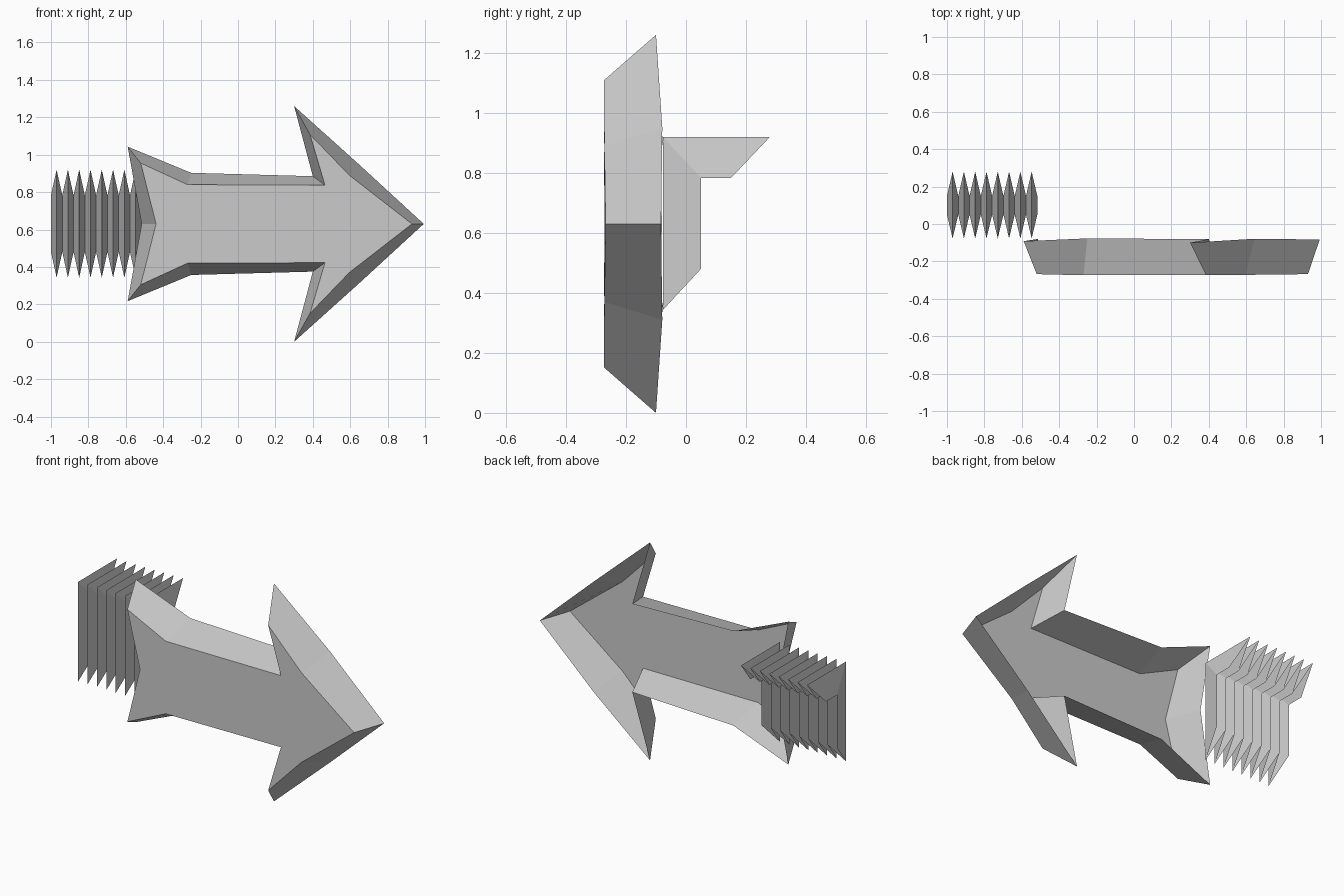
import bpy
import bmesh

if "Cube" in bpy.data.objects:
    bpy.data.objects.remove(bpy.data.objects["Cube"])

MID = 0.63  # height of the arrow's axis of symmetry


def make_object(name, bm):
    mesh = bpy.data.meshes.new(name)
    bm.to_mesh(mesh)
    bm.free()
    obj = bpy.data.objects.new(name, mesh)
    bpy.context.collection.objects.link(obj)
    return obj


def bridge(bm, a, b, closed=False):
    """Join two equal rows of vertices with quads."""
    n = len(a)
    for i in range(n if closed else n - 1):
        j = (i + 1) % n
        bm.faces.new((a[i], a[j], b[j], b[i]))


def full_outline(half):
    """Mirror the upper half profile (tip to tail) below the axis."""
    lower = [(x, y, -h) for x, y, h in half[-2:0:-1]]
    return [(x, y, MID + h) for x, y, h in half + lower]


# Arrow shell: bevelled walls and a front face, open at the back (x, y, height from axis)
rear_half = [(0.993, -0.083, 0), (0.645, -0.079, 0.32), (0.30, -0.10, 0.63),
             (0.40, -0.081, 0.255), (-0.25, -0.077, 0.273),
             (-0.59, -0.092, 0.413), (-0.515, -0.08, 0)]
front_half = [(0.93, -0.268, 0), (0.595, -0.272, 0.26), (0.385, -0.274, 0.478),
              (0.465, -0.272, 0.207), (-0.27, -0.274, 0.21),
              (-0.52, -0.268, 0.325), (-0.438, -0.27, 0)]
bm = bmesh.new()
rear = [bm.verts.new(p) for p in full_outline(rear_half)]
front = [bm.verts.new(p) for p in full_outline(front_half)]
bridge(bm, rear, front, closed=True)
bm.faces.new(front)
bmesh.ops.recalc_face_normals(bm, faces=bm.faces)
make_object("arrow_shell", bm)

# Pleated spring: an L-shaped section alternating between valleys and ridges (y, z)
valley = [(0.15, 0.783), (0.05, 0.783), (0.05, 0.48)]
ridge = [(0.28, 0.92), (-0.077, 0.92), (-0.077, 0.343)]
PLEATS = 8
STEP = 0.483 / (2 * PLEATS)
bm = bmesh.new()
rows = []
for i in range(2 * PLEATS + 1):
    path = ridge if i % 2 else valley
    rows.append([bm.verts.new((-1 + i * STEP, y, z)) for y, z in path])
for a, b in zip(rows, rows[1:]):
    bridge(bm, a, b)
bmesh.ops.recalc_face_normals(bm, faces=bm.faces)
make_object("pleated_spring", bm)
